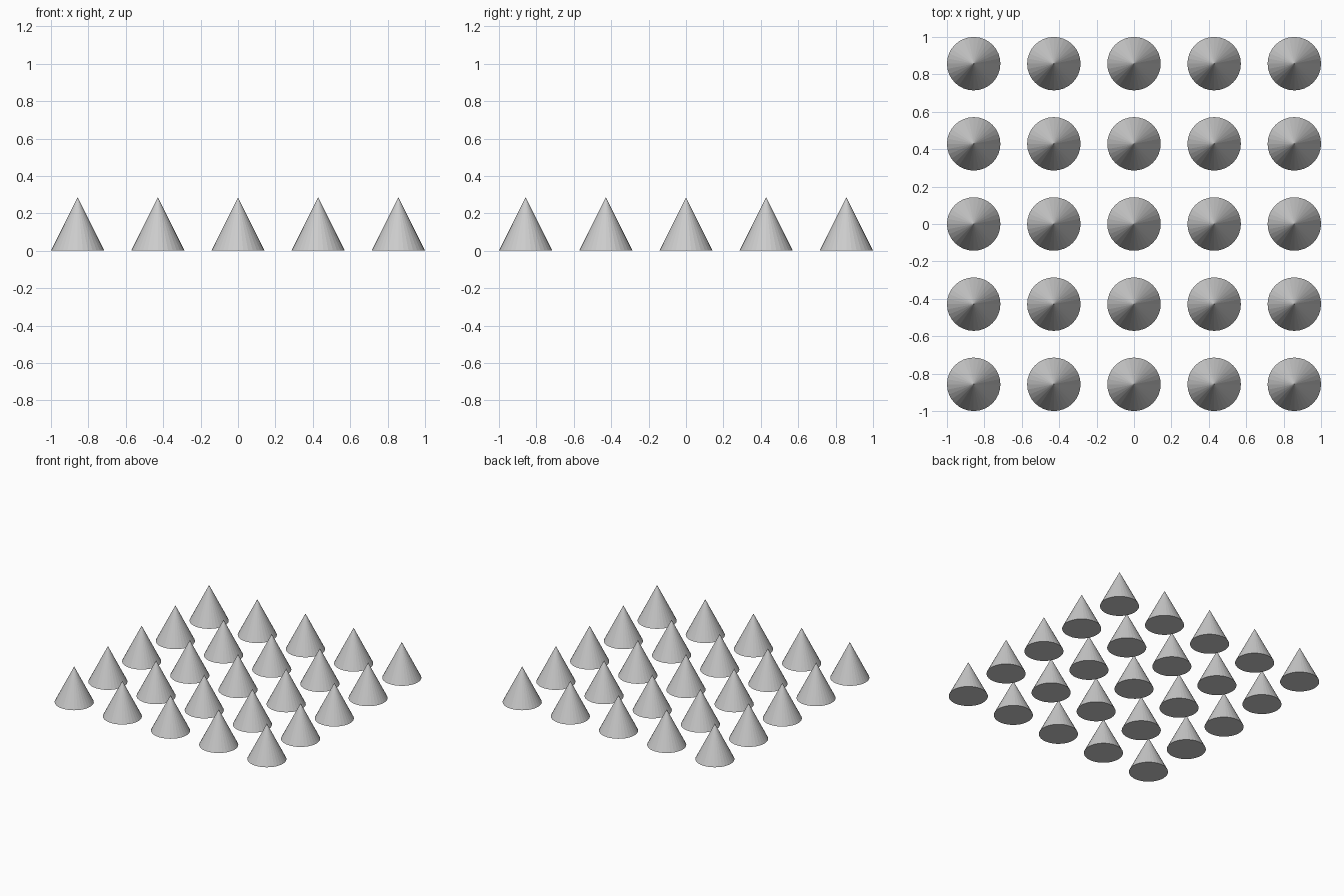
import bpy

if "Cube" in bpy.data.objects:
    bpy.data.objects.remove(bpy.data.objects["Cube"])

COUNT = 5
RADIUS = 1 / 7
HEIGHT = 2 / 7
SPACING = 3 / 7

# First cone, base on the ground, flat facets
bpy.ops.mesh.primitive_cone_add(vertices=32, radius1=RADIUS, radius2=0, depth=HEIGHT,
                                location=(0, 0, HEIGHT / 2))
first = bpy.context.object
mesh = first.data
mesh.name = "cone"
bpy.data.objects.remove(first)

# Square grid of cones sharing one mesh
for row in range(COUNT):
    for col in range(COUNT):
        cone = bpy.data.objects.new(f"cone_row{row + 1}_column{col + 1}", mesh)
        cone.location = ((col - (COUNT - 1) / 2) * SPACING,
                         (row - (COUNT - 1) / 2) * SPACING, HEIGHT / 2)
        bpy.context.collection.objects.link(cone)
